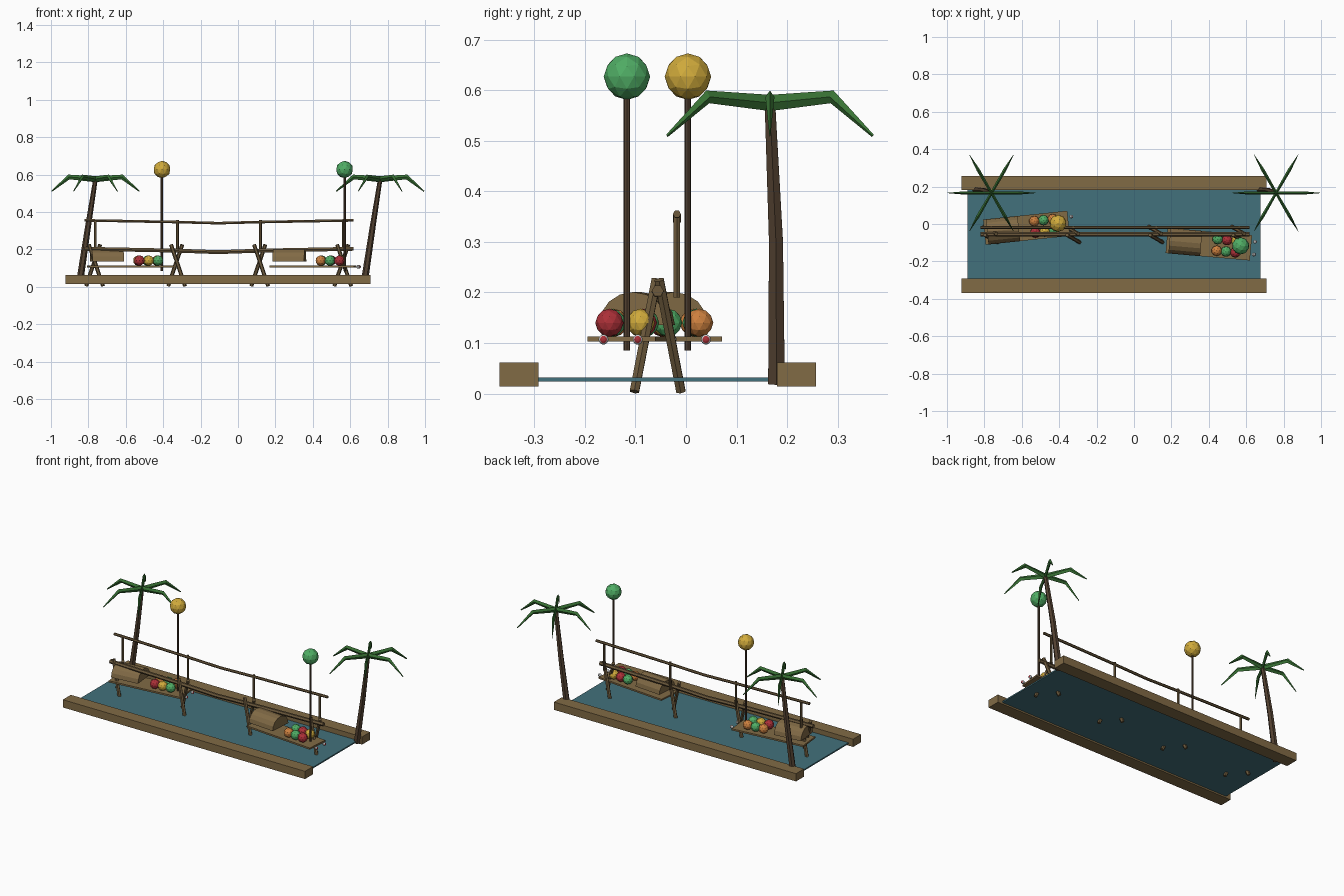
import bpy, bmesh, math
from mathutils import Vector, Matrix

if "Cube" in bpy.data.objects:
    bpy.data.objects.remove(bpy.data.objects["Cube"], do_unlink=True)


def material(name, r, g, b):
    m = bpy.data.materials.new(name)
    m.use_nodes = True
    m.diffuse_color = (r, g, b, 1)
    bsdf = m.node_tree.nodes["Principled BSDF"]
    bsdf.inputs["Base Color"].default_value = (r, g, b, 1)
    bsdf.inputs["Roughness"].default_value = 0.9
    return m


PLANK = material("plank brown", .22, .145, .06)
LOG = material("log brown", .15, .1, .045)
BARK = material("dark bark", .085, .052, .03)
LEAF = material("leaf green", .04, .17, .035)
WATER = material("water blue", .055, .165, .2)
RED = material("red", .42, .03, .04)
GREEN = material("green", .08, .42, .13)
YELLOW = material("yellow", .64, .41, .045)
ORANGE = material("orange", .62, .22, .05)
WHITE = material("white", .7, .7, .7)


def finish(name, bm, *mats):
    bmesh.ops.recalc_face_normals(bm, faces=bm.faces)
    mesh = bpy.data.meshes.new(name)
    bm.to_mesh(mesh)
    bm.free()
    for m in mats:
        mesh.materials.append(m)
    ob = bpy.data.objects.new(name, mesh)
    bpy.context.collection.objects.link(ob)
    return ob


def box(name, centre, size, mat, turn=0):
    bm = bmesh.new()
    place = Matrix.Translation(centre) @ Matrix.Rotation(turn, 4, 'Z')
    bmesh.ops.create_cube(bm, size=1, matrix=place @ Matrix.Diagonal((*size, 1)))
    return finish(name, bm, mat)


def ball(name, centre, radius, mat):
    bm = bmesh.new()
    bmesh.ops.create_icosphere(bm, subdivisions=2, radius=radius,
                               matrix=Matrix.Translation(centre))
    return finish(name, bm, mat)


def sweep(bm, points, sizes, sides):
    """Tube along points; each size is (half width, half height)."""
    points = [Vector(p) for p in points]
    rings = []
    for i, p in enumerate(points):
        along = (points[min(i + 1, len(points) - 1)] - points[max(i - 1, 0)]).normalized()
        guide = Vector((0, 1, 0)) if abs(along.z) > .8 else Vector((0, 0, 1))
        side = along.cross(guide).normalized()
        up = side.cross(along)
        w, h = sizes[i]
        angles = [2 * math.pi * k / sides for k in range(sides)]
        rings.append([bm.verts.new(p + side * w * math.cos(a) + up * h * math.sin(a))
                      for a in angles])
    for a, b in zip(rings, rings[1:]):
        for k in range(sides):
            n = (k + 1) % sides
            bm.faces.new((a[k], a[n], b[n], b[k]))
    bm.faces.new(rings[0])
    bm.faces.new(rings[-1])


def pole(name, points, radii, mat, sides=6):
    bm = bmesh.new()
    sweep(bm, points, [(r, r) for r in radii], sides)
    return finish(name, bm, mat)


# Canal: water between two banks
box("water", (-.106, -.055, .028), (1.567, .48, .008), WATER)
box("front_bank", (-.106, -.33, .038), (1.63, .077, .047), PLANK)
box("back_bank", (-.106, .219, .038), (1.63, .077, .047), PLANK)


# Palms, both leaning towards +x
def palm(name, x):
    top = Vector((x, .166, .575))
    pole(name + "_trunk", [(x - .085, .179, .02), (x - .043, .178, .3), top],
         [.019, .016, .012], BARK)
    bm = bmesh.new()
    for k in range(6):
        a = k * math.pi / 3
        out = Vector((math.cos(a), math.sin(a), 0))
        sweep(bm, [top, top + out * .142 + Vector((0, 0, .012)),
                   top + out * .235 + Vector((0, 0, -.065))],
              [(.007, .016), (.009, .013), (.001, .003)], 4)
    finish(name + "_leaves", bm, LEAF)


palm("left_end_palm", -.762)
palm("right_end_palm", .76)

# Footbridge: trestles with a walking log and a sagging handrail
for i, x in enumerate((-.767, -.328, .116, .56)):
    for s, label in ((-1, "back"), (1, "front")):
        pole(f"trestle_{i}_{label}_leg",
             [(x + s * .045, -.056 - s * .046, .004), (x - s * .03, -.056 - s * .003, .225)],
             [.0105, .0105], LOG)
    pole(f"rail_post_{i}", [(x + .004, -.018, .19), (x + .004, -.018, .358)],
         [.0075, .0075], LOG)

SPANS = (-.82, -.33, -.106, .12, .617)
pole("walking_log", [(x, -.056, z) for x, z in zip(SPANS, (.203, .193, .185, .193, .203))],
     [.012] * 5, LOG)
pole("handrail", [(x, -.018, z) for x, z in zip(SPANS, (.355, .346, .34, .346, .355))],
     [.008] * 5, LOG)


# Rafts, each with a curved canopy, cargo balls, lamp pole and end bumpers
def raft(name, x, y, turn, front_row, back_row, lamp):
    place = Matrix.Translation((x, y, 0)) @ Matrix.Rotation(turn, 4, 'Z')

    def at(u, v, z):
        return place @ Vector((u, v, z))

    box(name + "_deck", at(0, 0, .108), (.452, .135, .01), PLANK, turn)

    bm = bmesh.new()
    arc = [math.pi * k / 8 for k in range(9)]
    ends = [[bm.verts.new(at(u, .068 * math.cos(a), .136 + .065 * math.sin(a)))
             for a in arc] for u in (-.211, -.041)]
    for k in range(9):
        n = (k + 1) % 9
        bm.faces.new((ends[0][k], ends[0][n], ends[1][n], ends[1][k]))
    for ring in ends:
        bm.faces.new(ring)
    finish(name + "_canopy", bm, PLANK)

    for v, row, label in ((-.031, front_row, "front"), (.031, back_row, "back")):
        for k, mat in enumerate(row):
            ball(f"{name}_{label}_ball_{k}", at(.045 + .05 * k, v, .14), .028, mat)

    pole(name + "_lamp_pole", [at(.17, .006, .085), at(.17, .006, .6)],
         [.0065, .0065], BARK, 8)
    ball(name + "_lamp", at(.17, .006, .627), .046, lamp)

    for v in (-.034, .034):
        bumper = bmesh.new()
        bmesh.ops.create_uvsphere(
            bumper, u_segments=10, v_segments=8, radius=.01,
            matrix=Matrix.Translation(at(.245, v, .107)) @ Matrix.Rotation(math.pi / 2, 4, 'Y'))
        bumper.normal_update()
        for f in bumper.faces:
            f.material_index = int(f.normal.x > .8)
        finish(name + "_bumper", bumper, WHITE, RED)


raft("left_end_raft", -.575, -.02, math.radians(6),
     (RED, YELLOW, GREEN), (ORANGE, GREEN, ORANGE), YELLOW)
raft("right_end_raft", .4, -.108, math.radians(-5),
     (ORANGE, GREEN, RED), (GREEN, RED, YELLOW), GREEN)
